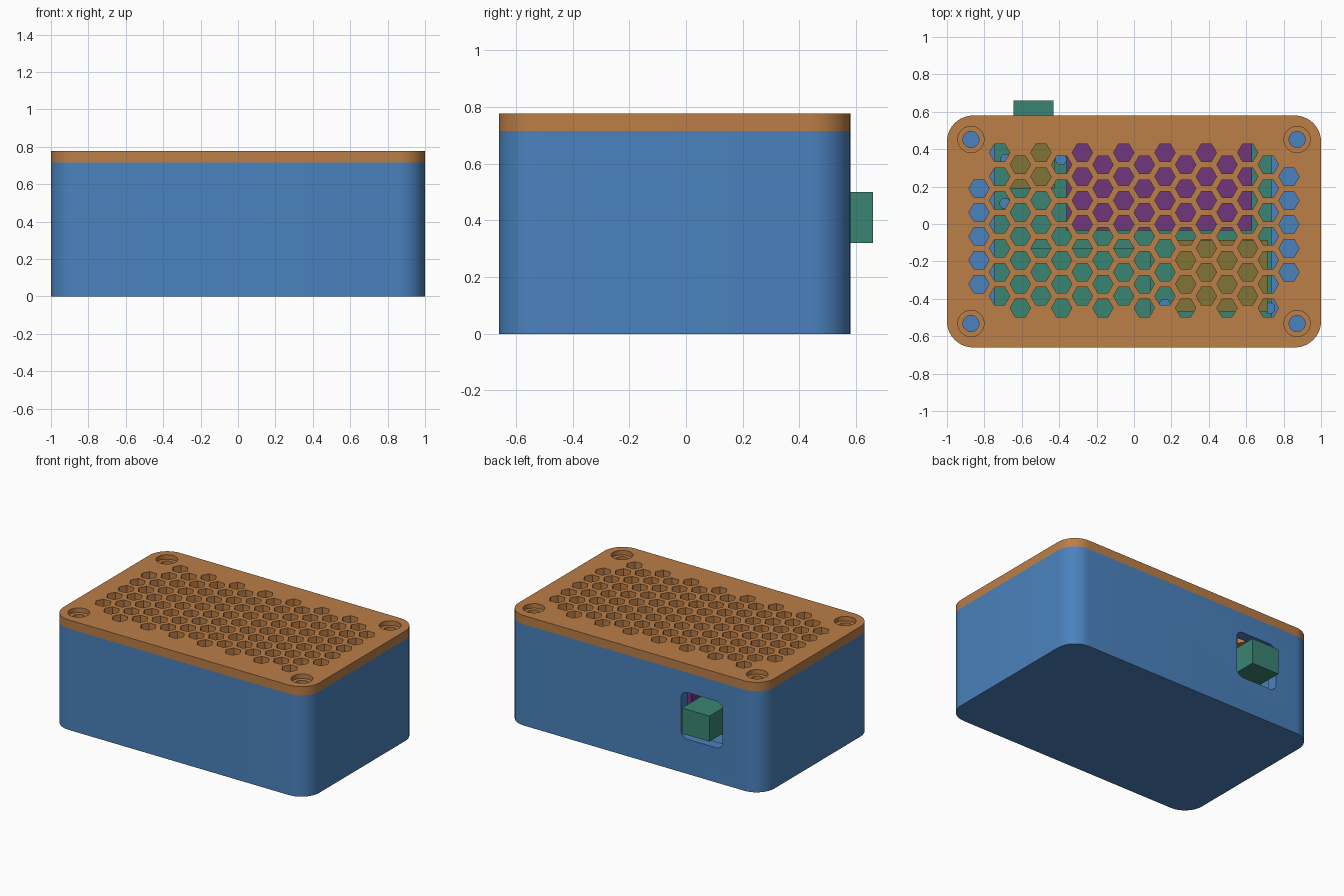
import bpy, bmesh, math

if "Cube" in bpy.data.objects:
    bpy.data.objects.remove(bpy.data.objects["Cube"])

CY = -0.04                      # case centre in y
HX, HY = 1.0, 0.62              # case half sizes
BODY_TOP, LID_TOP = 0.715, 0.777
WALL = 0.075


def material(name, rgb):
    m = bpy.data.materials.new(name)
    lin = [((c / 255 + 0.055) / 1.055) ** 2.4 for c in rgb]
    m.diffuse_color = (*lin, 1)
    m.use_nodes = True
    m.node_tree.nodes["Principled BSDF"].inputs["Base Color"].default_value = m.diffuse_color
    return m


BLUE = material("case blue", (74, 130, 189))
ORANGE = material("lid orange", (187, 126, 71))
TEAL = material("board teal", (58, 133, 115))
PURPLE = material("module purple", (113, 55, 124))
OLIVE = material("component olive", (128, 115, 56))


def add_prism(bm, points, z0, z1):
    """Extrude a closed outline from z0 to z1."""
    face = bm.faces.new([bm.verts.new((x, y, z0)) for x, y in points])
    ext = bmesh.ops.extrude_face_region(bm, geom=[face])
    for v in ext["geom"]:
        if isinstance(v, bmesh.types.BMVert):
            v.co.z = z1


def ring(x, y, r, n):
    return [(x + r * math.cos(2 * math.pi * i / n), y + r * math.sin(2 * math.pi * i / n))
            for i in range(n)]


def rounded(cx, cy, hx, hy, r, n=10):
    pts = []
    for k, (sx, sy) in enumerate([(1, 1), (-1, 1), (-1, -1), (1, -1)]):
        for i in range(n + 1):
            a = math.pi / 2 * (k + i / n)
            pts.append((cx + sx * (hx - r) + r * math.cos(a),
                        cy + sy * (hy - r) + r * math.sin(a)))
    return pts


def make(name, prisms, mat):
    bm = bmesh.new()
    for points, z0, z1 in prisms:
        add_prism(bm, points, z0, z1)
    bmesh.ops.recalc_face_normals(bm, faces=bm.faces)
    me = bpy.data.meshes.new(name)
    bm.to_mesh(me)
    bm.free()
    me.materials.append(mat)
    ob = bpy.data.objects.new(name, me)
    bpy.context.collection.objects.link(ob)
    return ob


def box(x0, x1, y0, y1, z0, z1):
    return ([(x0, y0), (x1, y0), (x1, y1), (x0, y1)], z0, z1)


def select(ob):
    bpy.ops.object.select_all(action='DESELECT')
    ob.select_set(True)
    bpy.context.view_layer.objects.active = ob


def cut(ob, cutter):
    select(ob)
    mod = ob.modifiers.new("cut", 'BOOLEAN')
    mod.operation, mod.solver, mod.object = 'DIFFERENCE', 'EXACT', cutter
    bpy.ops.object.modifier_apply(modifier=mod.name)
    bpy.data.objects.remove(cutter)


def smooth(ob):
    select(ob)
    bpy.ops.object.shade_smooth_by_angle(angle=math.radians(30))


screws = [(sx * 0.872, CY + sy * 0.492) for sx in (-1, 1) for sy in (-1, 1)]

# Hollow case body with a rounded port window in the back wall
case = make("case_body", [(rounded(0, CY, HX, HY, 0.14), 0, BODY_TOP)], BLUE)
cut(case, make("cavity_cutter", [(rounded(0, CY, HX - WALL, HY - WALL, 0.07), 0.07, 0.9)], BLUE))
window = make("window_cutter", [(rounded(-0.53, 0.41, 0.163, 0.165, 0.05, 6), -0.7, -0.45)], BLUE)
window.rotation_euler.x = math.pi / 2
bpy.context.view_layer.update()
cut(case, window)
smooth(case)

# Screw posts in the corners of the case
smooth(make("screw_posts", [(ring(x, y, 0.085, 32), 0.06, BODY_TOP - 0.002) for x, y in screws], BLUE))

# Lid with hexagonal vents and counterbored screw holes
lid = make("lid", [(rounded(0, CY, HX, HY, 0.14), BODY_TOP, LID_TOP)], ORANGE)
vents = []
for col in range(16):
    x = (col - 7.5) * 0.1105
    top = 0.381 if col % 2 else 0.317
    rows = range(1, 6) if col in (0, 15) else range(7)
    for row in rows:
        vents.append((ring(x, top - row * 0.1277, 0.0545, 6), 0.6, 0.9))
cut(lid, make("vent_cutter", vents, ORANGE))
cut(lid, make("screw_hole_cutter", [(ring(x, y, 0.043, 32), 0.6, 0.9) for x, y in screws], ORANGE))
cut(lid, make("counterbore_cutter", [(ring(x, y, 0.07, 32), 0.745, 0.9) for x, y in screws], ORANGE))
smooth(lid)

# Circuit board on standoffs, whose pins show through the board
make("circuit_board", [box(-0.745, 0.735, -0.51, 0.46, 0.28, 0.32)], TEAL)
pins = [(-0.685, 0.345), (-0.69, 0.11), (-0.39, 0.345), (0.165, -0.43), (0.725, -0.45)]
smooth(make("standoffs", [(ring(x, y, 0.03, 20), 0.06, 0.33) for x, y in pins], BLUE))

# Components on the board
make("port_plug", [box(-0.645, -0.43, 0.44, 0.66, 0.32, 0.5)], TEAL)
make("port_housing", [box(-0.665, -0.425, 0.19, 0.44, 0.32, 0.52)], OLIVE)
make("main_module", [box(-0.36, 0.63, -0.035, 0.455, 0.32, 0.54)], PURPLE)
make("side_component", [box(0.22, 0.715, -0.47, -0.085, 0.32, 0.5)], OLIVE)
make("front_module", [box(-0.66, 0.09, -0.5, -0.13, 0.32, 0.42)], TEAL)
